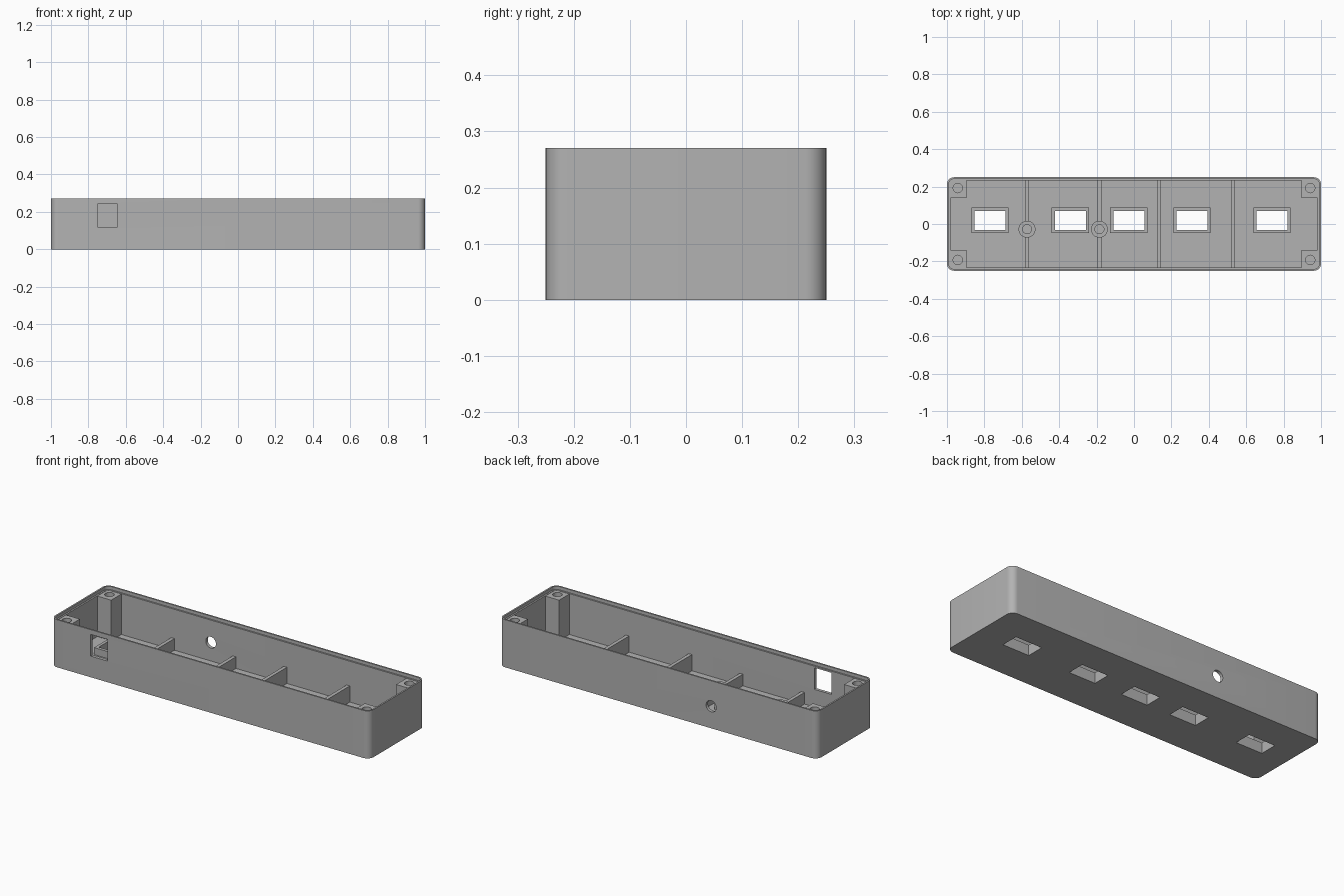
import bpy, bmesh, math
from mathutils import Matrix

if "Cube" in bpy.data.objects:
    bpy.data.objects.remove(bpy.data.objects["Cube"])

grey = bpy.data.materials.new("grey_plastic")
grey.diffuse_color = (0.45, 0.45, 0.45, 1)
grey.use_nodes = True
grey.node_tree.nodes["Principled BSDF"].inputs["Base Color"].default_value = grey.diffuse_color

WALL, FLOOR, TOP, LEDGE = 0.018, 0.02, 0.27, 0.252


def make(name, bm):
    bmesh.ops.recalc_face_normals(bm, faces=bm.faces)
    me = bpy.data.meshes.new(name)
    bm.to_mesh(me)
    bm.free()
    me.materials.append(grey)
    ob = bpy.data.objects.new(name, me)
    bpy.context.collection.objects.link(ob)
    return ob


def box(name, x0, x1, y0, y1, z0, z1):
    bm = bmesh.new()
    m = Matrix.Translation(((x0 + x1) / 2, (y0 + y1) / 2, (z0 + z1) / 2)) \
        @ Matrix.Diagonal((x1 - x0, y1 - y0, z1 - z0, 1))
    bmesh.ops.create_cube(bm, size=1, matrix=m)
    return make(name, bm)


def rod(name, x, y, z, r, length, along_y=False):
    bm = bmesh.new()
    m = Matrix.Translation((x, y, z))
    if along_y:
        m = m @ Matrix.Rotation(math.pi / 2, 4, 'X')
    bmesh.ops.create_cone(bm, cap_ends=True, segments=32, radius1=r, radius2=r,
                          depth=length, matrix=m)
    return make(name, bm)


def cut(ob, cutters):
    for c in cutters:
        c.hide_render = True
        mod = ob.modifiers.new("cut", 'BOOLEAN')
        mod.object, mod.operation, mod.solver = c, 'DIFFERENCE', 'EXACT'
        bpy.context.view_layer.objects.active = ob
        bpy.ops.object.modifier_apply(modifier=mod.name)


def discard(cutters):
    for c in cutters:
        bpy.data.objects.remove(c)


def rounded(inset, radius=0.038, steps=8):
    """Rounded rectangle outline, inset from the outer wall."""
    r = radius - inset
    pts = []
    for k, (sx, sy) in enumerate([(1, 1), (-1, 1), (-1, -1), (1, -1)]):
        for i in range(steps + 1):
            a = math.pi / 2 * (k + i / steps)
            pts.append((sx * (1 - radius) + r * math.cos(a),
                        sy * (0.25 - radius) + r * math.sin(a)))
    return pts


# Tray: outer wall, stepped lip, inner wall and floor
bm = bmesh.new()
rings = []
for inset, z in [(0, 0), (0, TOP), (WALL / 2, TOP), (WALL / 2, LEDGE),
                 (WALL, LEDGE), (WALL, FLOOR)]:
    rings.append([bm.verts.new((x, y, z)) for x, y in rounded(inset)])
for a, b in zip(rings, rings[1:]):
    n = len(a)
    for i in range(n):
        j = (i + 1) % n
        bm.faces.new((a[i], a[j], b[j], b[i]))
bm.faces.new(rings[0][::-1])
bm.faces.new(rings[-1])
tray = make("tray", bm)

# Openings in the floor, each with a raised frame
WY = 0.019
for x in (-0.77, -0.34, -0.027, 0.31, 0.738):
    hole = box("opening", x - 0.083, x + 0.083, WY - 0.05, WY + 0.05, -0.1, 0.2)
    frame = box("opening_frame", x - 0.1, x + 0.1, WY - 0.068, WY + 0.068, 0.01, 0.06)
    cut(tray, [hole])
    cut(frame, [hole])
    discard([hole])

# Square port in the front wall, round port in the back wall
ports = [box("port", -0.751, -0.644, -0.3, -0.2, 0.12, 0.243),
         rod("port", -0.333, 0.25, 0.125, 0.032, 0.1, True)]
cut(tray, ports)
discard(ports)

# Corner screw posts
for sx in (-1, 1):
    for sy in (-1, 1):
        xs = sorted((sx * 0.985, sx * 0.895))
        ys = sorted((sy * 0.235, sy * 0.14))
        post = box("corner_post", *xs, *ys, 0.01, 0.25)
        hole = rod("screw_hole", sx * 0.942, sy * 0.192, 0.2, 0.025, 0.2)
        cut(post, [hole])
        discard([hole])

# Cross ribs; two of them carry round standoffs
for x, height, standoff in [(-0.572, 0.086, True), (-0.185, 0.086, True),
                            (0.135, 0.112, False), (0.53, 0.112, False)]:
    rib = box("rib", x - 0.01, x + 0.01, -0.24, 0.24, 0.01, height)
    if standoff:
        boss = rod("standoff", x, -0.028, 0.055, 0.045, 0.09)
        hole = rod("screw_hole", x, -0.028, 0.13, 0.024, 0.2)
        cut(rib, [hole])
        cut(boss, [hole])
        discard([hole])

# Smooth rounded surfaces, sharp edges kept
for ob in bpy.data.objects:
    ob.select_set(True)
    bpy.context.view_layer.objects.active = ob
bpy.ops.object.shade_smooth_by_angle(angle=math.radians(30))
